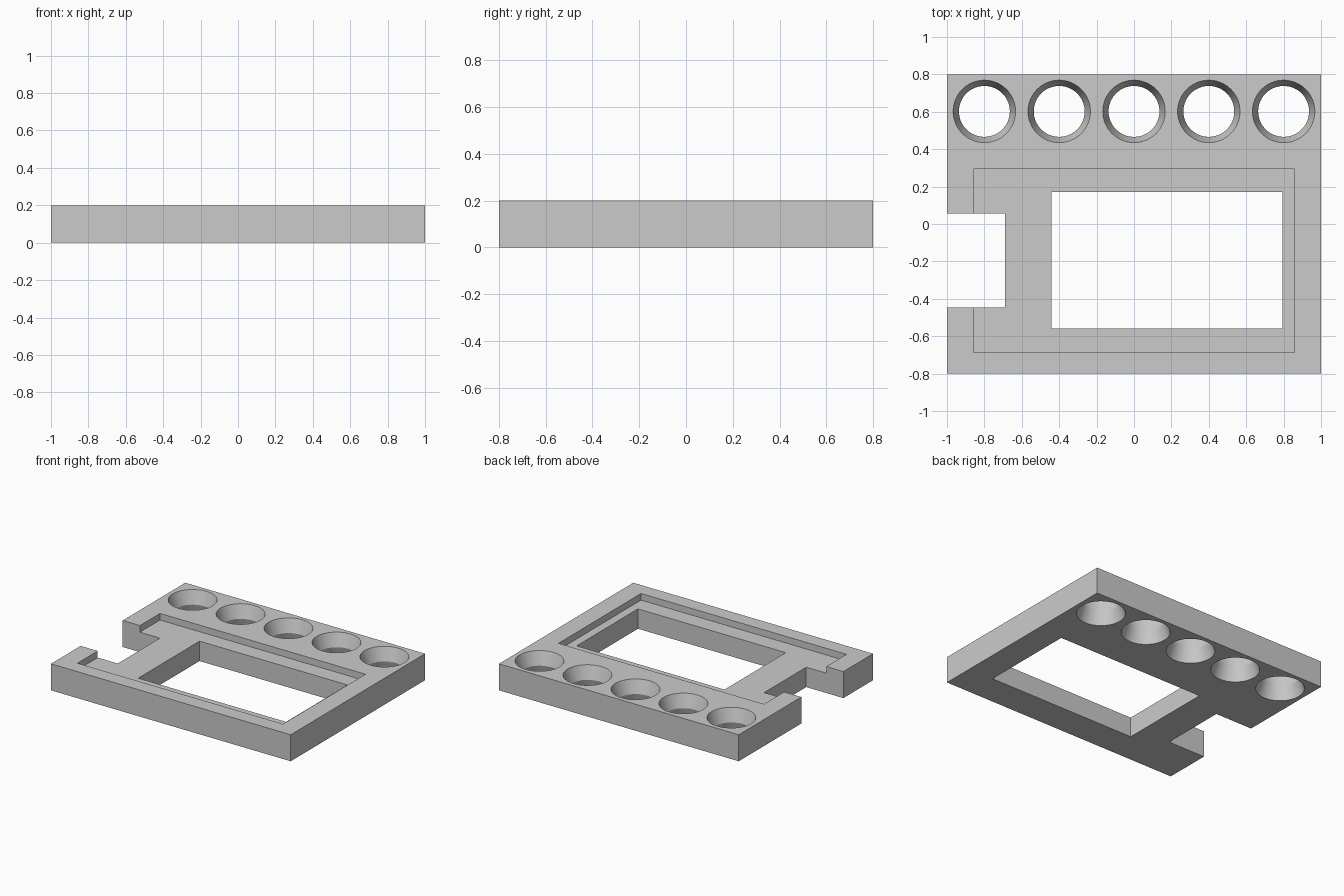
import bpy, bmesh, math

if "Cube" in bpy.data.objects:
    bpy.data.objects.remove(bpy.data.objects["Cube"])

THICK = 0.2
grey = bpy.data.materials.new("light grey")
grey.diffuse_color = (0.6, 0.6, 0.6, 1)
grey.use_nodes = True
grey.node_tree.nodes["Principled BSDF"].inputs["Base Color"].default_value = grey.diffuse_color


def make_object(name, bm):
    bmesh.ops.recalc_face_normals(bm, faces=bm.faces)
    mesh = bpy.data.meshes.new(name)
    bm.to_mesh(mesh)
    bm.free()
    mesh.materials.append(grey)
    obj = bpy.data.objects.new(name, mesh)
    bpy.context.collection.objects.link(obj)
    return obj


def box(name, x0, x1, y0, y1, z0, z1):
    bm = bmesh.new()
    bmesh.ops.create_cube(bm, size=1)
    for v in bm.verts:
        v.co = (x1 if v.co.x > 0 else x0, y1 if v.co.y > 0 else y0, z1 if v.co.z > 0 else z0)
    return make_object(name, bm)


def hourglass(name, cx, cy, rim, waist, sides=64):
    """Double cone that is narrowest at half the plate thickness."""
    over = 0.02
    mid = THICK / 2
    wide = rim + (rim - waist) * over / mid
    bm = bmesh.new()
    rings = []
    for r, z in ((wide, -over), (waist, mid), (wide, THICK + over)):
        rings.append([bm.verts.new((cx + r * math.cos(math.tau * i / sides),
                                    cy + r * math.sin(math.tau * i / sides), z))
                      for i in range(sides)])
    for low, high in zip(rings, rings[1:]):
        for i in range(sides):
            j = (i + 1) % sides
            bm.faces.new((low[i], low[j], high[j], high[i]))
    bm.faces.new(rings[0])
    bm.faces.new(rings[-1])
    return make_object(name, bm)


# Main plate
plate = box("plate", -1, 1, -0.8, 0.8, 0, THICK)

# Shallow tray recess, through window, side notch
cutters = [
    box("recess_cutter", -0.857, 0.857, -0.688, 0.295, 0.15, 0.3),
    box("window_cutter", -0.44, 0.793, -0.56, 0.17, -0.1, 0.35),
    box("notch_cutter", -1.1, -0.69, -0.447, 0.055, -0.1, 0.4),
]
# Row of waisted round holes
for i in range(5):
    cutters.append(hourglass("hole_cutter", -0.8 + 0.4 * i, 0.602, 0.167, 0.136))

for cutter in cutters:
    cutter.hide_render = True
    mod = plate.modifiers.new(cutter.name, 'BOOLEAN')
    mod.operation = 'DIFFERENCE'
    mod.solver = 'EXACT'
    mod.object = cutter

# Bake the cuts and discard the cutters
bpy.context.view_layer.update()
result = bpy.data.meshes.new_from_object(plate.evaluated_get(bpy.context.evaluated_depsgraph_get()))
plate.modifiers.clear()
plate.data = result
for cutter in cutters:
    bpy.data.objects.remove(cutter)

# Smooth hole walls, sharp edges elsewhere
bpy.context.view_layer.objects.active = plate
plate.select_set(True)
bpy.ops.object.shade_smooth_by_angle(angle=math.radians(25))
